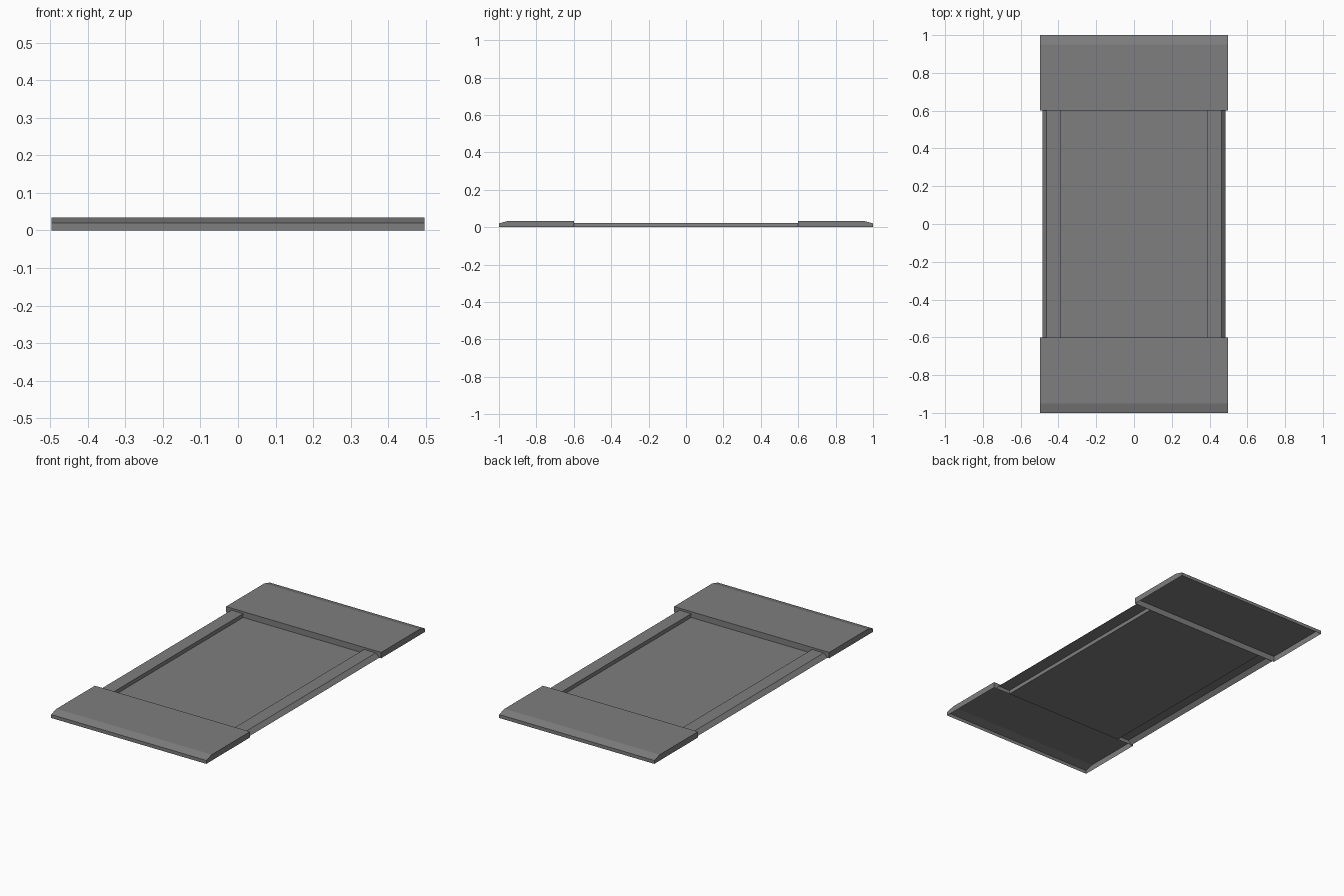
import bpy
import bmesh

cube = bpy.data.objects.get("Cube")
if cube:
    bpy.data.objects.remove(cube, do_unlink=True)

grey = bpy.data.materials.new("mid_grey")
grey.use_nodes = True
colour = (0.21, 0.21, 0.21, 1)
grey.diffuse_color = colour
grey.node_tree.nodes["Principled BSDF"].inputs["Base Color"].default_value = colour


def sweep(name, profile, place, half, capped=False):
    """Sweep an open thin-sheet profile between -half and +half."""
    bm = bmesh.new()
    rows = [[bm.verts.new(place(a, z, t)) for a, z in profile] for t in (-half, half)]
    for i in range(len(profile) - 1):
        bm.faces.new((rows[0][i], rows[0][i + 1], rows[1][i + 1], rows[1][i]))
    if capped:
        for row in rows:
            bm.faces.new(row)
    bmesh.ops.recalc_face_normals(bm, faces=bm.faces[:])
    # open sheets: make the upward-facing faces point up
    if sum(f.normal.z * f.calc_area() for f in bm.faces) < 0:
        bmesh.ops.reverse_faces(bm, faces=bm.faces[:])
    mesh = bpy.data.meshes.new(name)
    bm.to_mesh(mesh)
    bm.free()
    mesh.materials.append(grey)
    obj = bpy.data.objects.new(name, mesh)
    bpy.context.collection.objects.link(obj)
    return obj


# Raised end covers: hollow below, with a sloped outer edge
TOP, EDGE = 0.034, 0.02
cover = [(0.6, 0), (0.6, TOP), (0.95, TOP), (1, EDGE), (1, 0)]
for name, side in (("front_end_cover", -1), ("back_end_cover", 1)):
    sweep(name, [(side * y, z) for y, z in cover],
          lambda y, z, x: (x, y, z), 0.497, capped=True)

# Middle tray: sunken floor between two rails with sloped outer sides
RAIL = 0.022
half_tray = [(0.387, 0), (0.387, RAIL), (0.463, RAIL), (0.485, 0)]
tray = [(-x, z) for x, z in reversed(half_tray)] + half_tray
sweep("middle_tray", tray, lambda x, z, y: (x, y, z), 0.6)
